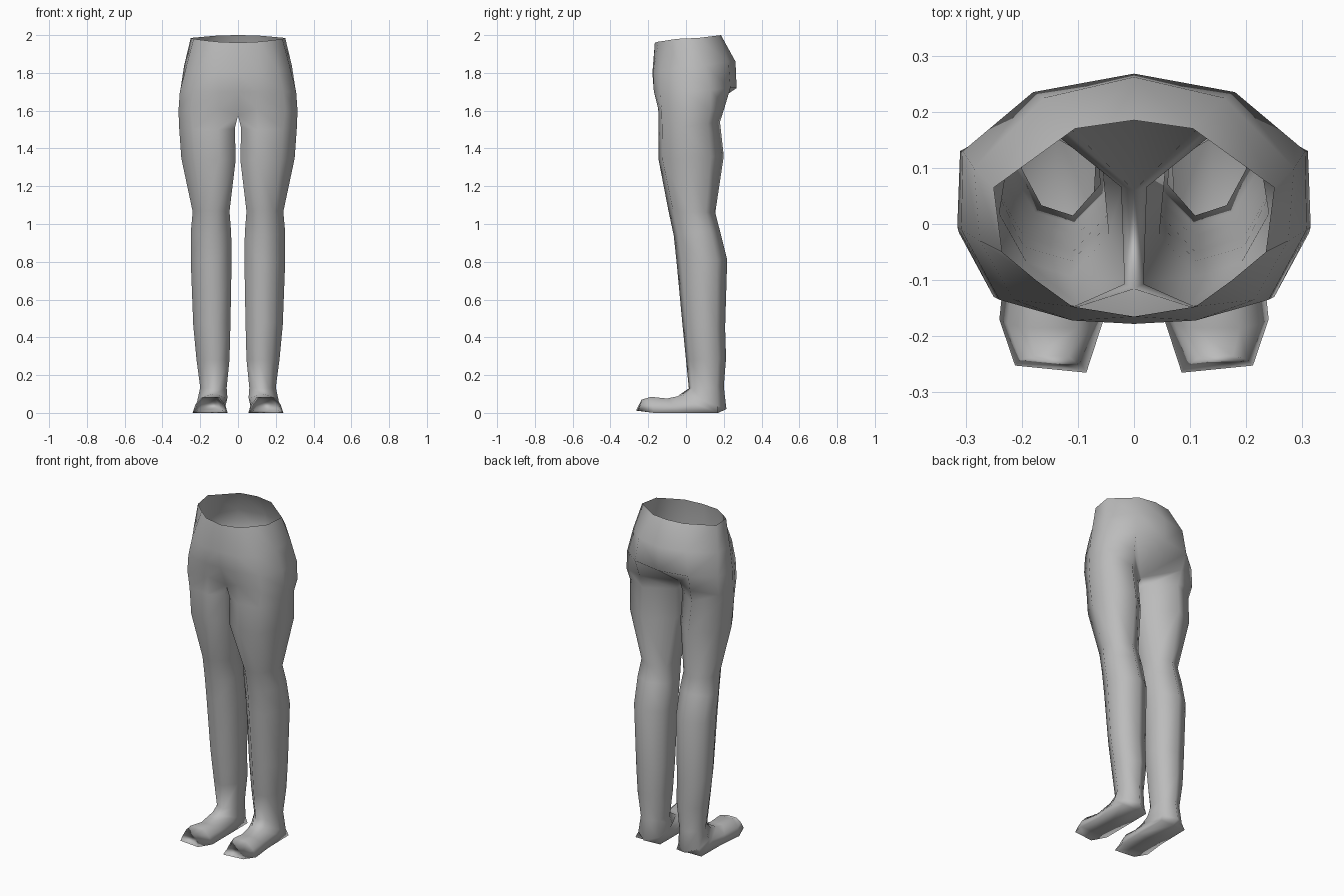
import bpy

# single flat colour
grey = bpy.data.materials.new("plain_grey")
grey.diffuse_color = (0.5, 0.5, 0.5, 1)

# pelvis half rings, front centre round the side to back centre
pelvis = [
    [(0, -.165, 1.96), (.11, -.147, 1.965), (.175, -.1, 1.972), (.235, -.05, 1.98),
     (.25, .065, 1.985), (.105, .17, 1.998), (0, .185, 2.0)],
    [(0, -.178, 1.80), (.11, -.172, 1.8), (.215, -.135, 1.81), (.275, -.03, 1.83),
     (.285, .1, 1.84), (.16, .225, 1.86), (0, .262, 1.86)],
    [(0, -.168, 1.70), (.1, -.17, 1.7), (.24, -.135, 1.7), (.308, -.01, 1.7),
     (.305, .13, 1.71), (.18, .235, 1.72), (0, .268, 1.72)],
    [(0, -.115, 1.575), (.1, -.147, 1.61), (.25, -.13, 1.6), (.315, -.005, 1.6),
     (.31, .13, 1.6), (.17, .205, 1.62), (0, .06, 1.575)],
]

# seven-sided sections: fraction across (inner to outer), fraction front to back
THIGH = [(0, .12), (.3, 0), (.75, .06), (1, .4), (.95, .8), (.5, 1), (.02, .65)]
SHIN = [(0, .3), (.35, 0), (.75, .1), (1, .45), (.93, .8), (.5, 1), (.06, .8)]
FOOT = [(.1, .45), (.25, 0), (.72, 0), (.92, .45), (1, 1), (.5, 1), (0, 1)]

# section, inner x, outer x, front (y, z), back (y, z)
leg = [
    (THIGH, .017, .312, (-.146, 1.50), (.18, 1.54)),
    (THIGH, .012, .30, (-.145, 1.34), (.20, 1.36)),
    (SHIN, .045, .24, (-.093, 1.07), (.155, 1.06)),
    (SHIN, .036, .25, (-.065, .94), (.178, .97)),
    (SHIN, .034, .25, (-.05, .80), (.218, .81)),
    (SHIN, .04, .237, (-.02, .48), (.207, .45)),
    (SHIN, .045, .22, (0, .28), (.212, .29)),
    (SHIN, .06, .20, (.015, .13), (.20, .14)),
    (SHIN, .056, .215, (-.02, .105), (.214, .02)),
    (FOOT, .055, .222, (-.045, .088), (.17, 0)),
    (FOOT, .054, .225, (-.10, .076), (-.03, 0)),
    (FOOT, .054, .24, (-.185, .085), (-.17, 0)),
    (FOOT, .085, .212, (-.235, .07), (-.25, .012)),
]


def section(shape, x0, x1, front, back):
    ring = []
    for u, v in shape:
        ring.append((x0 + (x1 - x0) * u,
                     front[0] + (back[0] - front[0]) * v,
                     front[1] + (back[1] - front[1]) * v))
    return ring


rings = pelvis + [section(*row) for row in leg]
verts = [p for ring in rings for p in ring]
n = 7
faces = []
for r in range(len(rings) - 1):
    # the pelvis is open between the legs' inner columns
    cols = n - 1 if r < len(pelvis) - 1 else n
    for c in range(cols):
        d = (c + 1) % n
        faces.append((r * n + c, (r + 1) * n + c, (r + 1) * n + d, r * n + d))

# toe tip: a blunt end slanting forward on the inner side
last = (len(rings) - 1) * n
for i in (4, 5, 6):
    x, y, z = verts[last + i]
    verts[last + i] = (x, y - .015 + (x - .085) * .1, z)
faces.append(tuple(last + i for i in range(n)))

mesh = bpy.data.meshes.new("lower_body")
mesh.from_pydata(verts, [], faces)
mesh.materials.append(grey)
mesh.polygons.foreach_set("use_smooth", [True] * len(faces))
body = bpy.data.objects.new("lower_body", mesh)
bpy.context.collection.objects.link(body)

# opposite leg
mirror = body.modifiers.new("other_side", 'MIRROR')
mirror.use_clip = True
mirror.merge_threshold = .001
